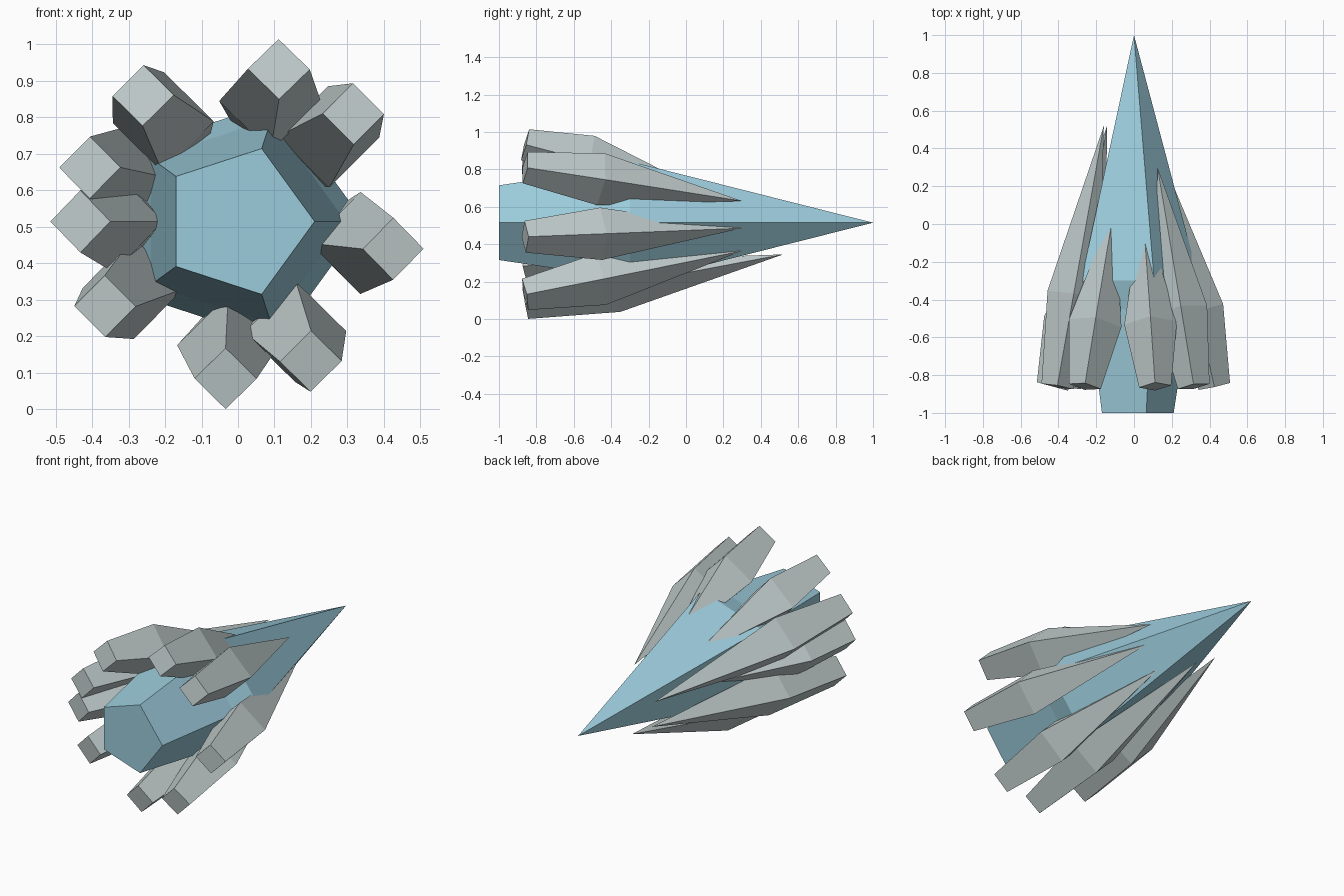
import bpy
import bmesh
from math import cos, sin, tau, radians
from mathutils import Vector

cube = bpy.data.objects.get("Cube")
if cube:
    bpy.data.objects.remove(cube, do_unlink=True)

CENTER = Vector((0, 0, 0.515))


def make_material(name, rgb):
    mat = bpy.data.materials.new(name)
    mat.use_nodes = True
    color = (*rgb, 1)
    mat.diffuse_color = color
    mat.node_tree.nodes["Principled BSDF"].inputs["Base Color"].default_value = color
    return mat


def make_crystal(name, base, tip, rings, sides, mat):
    """Faceted crystal: rings are (fraction along axis, radius), ending in a point."""
    axis = tip - base
    turn = Vector((0, 1, 0)).rotation_difference(axis)
    bm = bmesh.new()
    loops = []
    for along, radius in rings:
        loop = []
        for i in range(sides):
            a = tau * i / sides
            offset = Vector((radius * cos(a), 0, radius * sin(a)))
            loop.append(bm.verts.new(base + axis * along + turn @ offset))
        loops.append(loop)
    apex = bm.verts.new(tip)
    bm.faces.new(loops[0])
    for i in range(sides):
        j = (i + 1) % sides
        for low, high in zip(loops, loops[1:]):
            bm.faces.new((low[i], low[j], high[j], high[i]))
        bm.faces.new((loops[-1][i], loops[-1][j], apex))
    bmesh.ops.recalc_face_normals(bm, faces=bm.faces)
    mesh = bpy.data.meshes.new(name)
    bm.to_mesh(mesh)
    bm.free()
    mesh.materials.append(mat)
    obj = bpy.data.objects.new(name, mesh)
    bpy.context.collection.objects.link(obj)
    return obj


blue = make_material("pale blue", (0.33, 0.60, 0.71))
grey = make_material("light grey", (0.53, 0.60, 0.60))

# Large central spike with a flared collar
make_crystal("main_crystal", CENTER + Vector((0, -1, 0)), CENTER + Vector((0, 1, 0)),
             [(0, 0.21), (0.275, 0.295), (0.35, 0.345)], 5, blue)

# Square shards around it, leaning inward: (angle in degrees, tip y)
shards = [(75, 0.1), (43, 0.3), (-10, 0.3), (-62.5, 0.3), (-94.5, 0.52),
          (-147.5, 0.52), (180, 0.1), (160, 0.52), (127, 0.1)]
for n, (angle, tip_y) in enumerate(shards, 1):
    out = Vector((cos(radians(angle)), 0, sin(radians(angle))))
    make_crystal(f"side_crystal_{n}",
                 CENTER + out * 0.432 + Vector((0, -0.86, 0)),
                 CENTER + out * 0.17 + Vector((0, tip_y, 0)),
                 [(0, 0.085), (0.35, 0.14)], 4, grey)
